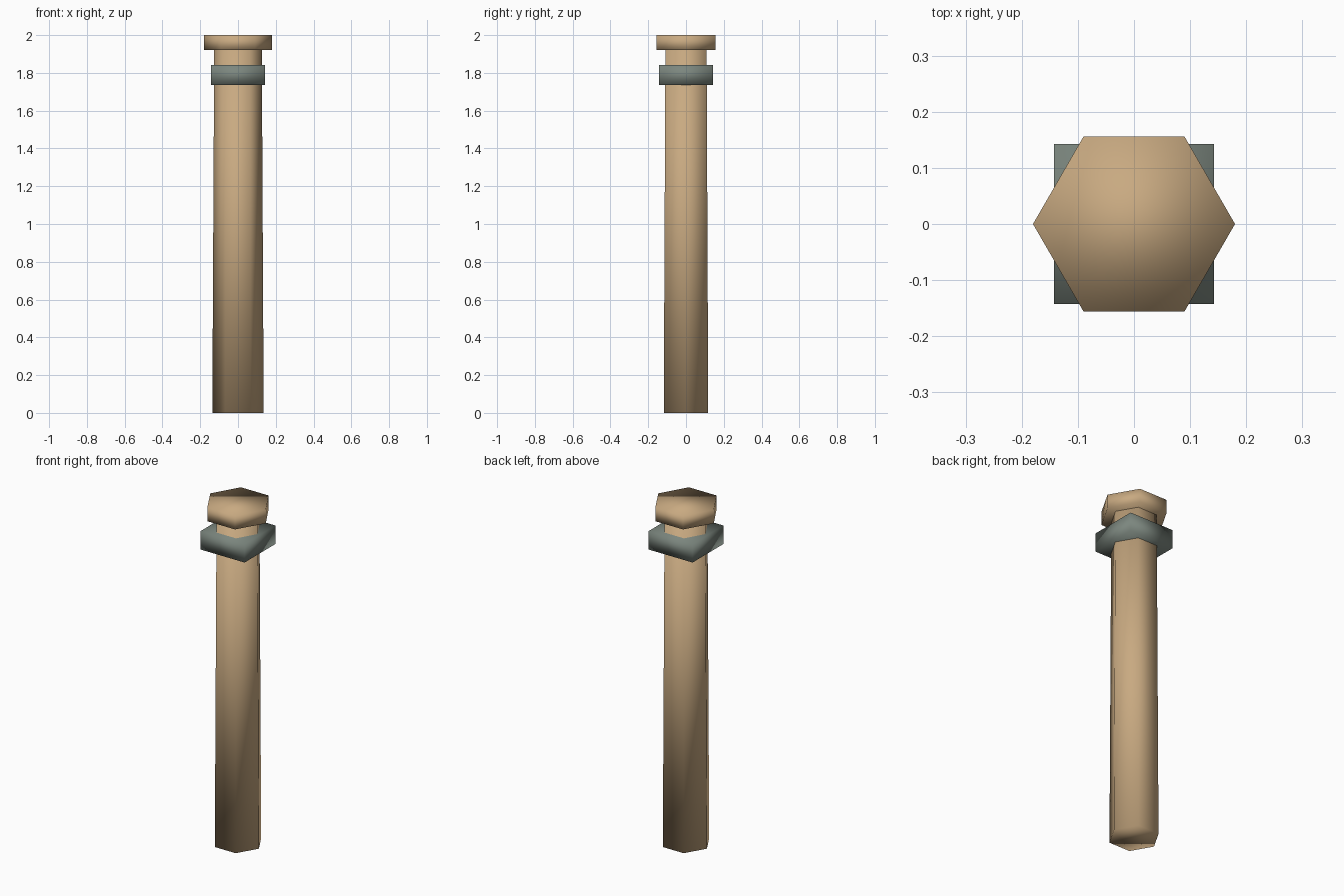
import bpy, bmesh
from math import cos, sin, pi, sqrt

if "Cube" in bpy.data.objects:
    bpy.data.objects.remove(bpy.data.objects["Cube"])


def material(name, rgb):
    m = bpy.data.materials.new(name)
    m.diffuse_color = (*rgb, 1)
    m.use_nodes = True
    m.node_tree.nodes["Principled BSDF"].inputs["Base Color"].default_value = m.diffuse_color
    return m


def prism(name, sides, r_bottom, r_top, z0, z1, mat, turn=0.0):
    """Upright smooth-shaded prism with closed ends."""
    bm = bmesh.new()
    rings = []
    for r, z in ((r_bottom, z0), (r_top, z1)):
        angles = [turn + 2 * pi * i / sides for i in range(sides)]
        rings.append([bm.verts.new((r * cos(a), r * sin(a), z)) for a in angles])
    low, high = rings
    bm.faces.new(low[::-1])
    bm.faces.new(high)
    for i in range(sides):
        j = (i + 1) % sides
        bm.faces.new((low[i], low[j], high[j], high[i]))
    for f in bm.faces:
        f.smooth = True
    me = bpy.data.meshes.new(name)
    bm.to_mesh(me)
    bm.free()
    me.materials.append(mat)
    ob = bpy.data.objects.new(name, me)
    bpy.context.collection.objects.link(ob)
    return ob


wood = material("wood", (0.58, 0.40, 0.22))
metal = material("metal", (0.20, 0.24, 0.21))

# Slightly tapered hexagonal post
prism("post", 6, 0.136, 0.126, 0.0, 1.92, wood)
# Square metal collar
prism("collar", 4, 0.143 * sqrt(2), 0.143 * sqrt(2), 1.735, 1.843, metal, pi / 4)
# Wider hexagonal cap
prism("cap", 6, 0.18, 0.18, 1.92, 2.0, wood)
